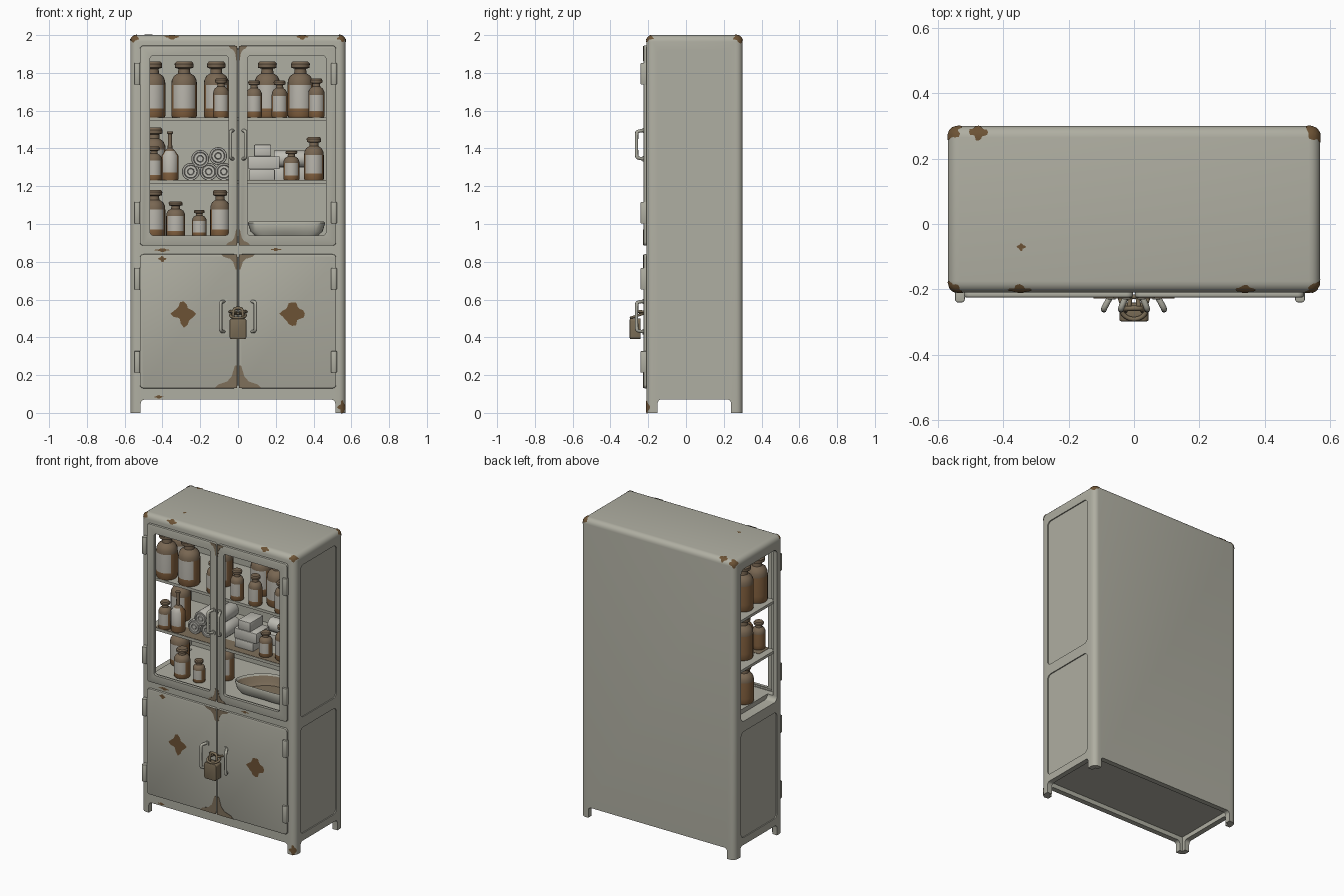
import bpy, bmesh, math, random
from mathutils import Vector

random.seed(4)
if "Cube" in bpy.data.objects:
    bpy.data.objects.remove(bpy.data.objects["Cube"], do_unlink=True)


def material(name, *rgb):
    m = bpy.data.materials.new(name)
    m.use_nodes = True
    m.diffuse_color = (*rgb, 1)
    m.node_tree.nodes["Principled BSDF"].inputs["Base Color"].default_value = (*rgb, 1)
    return m


ENAMEL = material("grey enamel", .43, .425, .36)
RUST = material("rust", .15, .085, .035)
WORN = material("worn metal", .21, .16, .105)
AMBER = material("amber glass", .23, .12, .05)
DUSTY = material("dusty glass", .19, .135, .085)
LINEN = material("off white linen", .52, .51, .46)
LABEL = material("paper label", .48, .46, .41)
BRASS = material("dull brass", .20, .155, .095)


def smooth(ob):
    ob.data.shade_smooth()
    ob.data.set_sharp_from_angle(angle=math.radians(38))


def add(name, me, *mats):
    ob = bpy.data.objects.new(name, me)
    bpy.context.collection.objects.link(ob)
    for m in mats:
        me.materials.append(m)
    return ob


def from_bm(name, bm, *mats):
    bmesh.ops.recalc_face_normals(bm, faces=bm.faces[:])
    me = bpy.data.meshes.new(name)
    bm.to_mesh(me)
    bm.free()
    ob = add(name, me, *mats)
    smooth(ob)
    return ob


def evaluated(ob):
    bpy.context.view_layer.update()
    deps = bpy.context.evaluated_depsgraph_get()
    return bpy.data.meshes.new_from_object(ob.evaluated_get(deps))


def rbox(name, lo, hi, mat=None, r=0, axis=1, edge=0, pick=None):
    """Box with corners rounded along one axis, then an optional soft rim."""
    bm = bmesh.new()
    bmesh.ops.create_cube(bm, size=1)
    for v in bm.verts:
        v.co = [a + (c + .5) * (b - a) for a, b, c in zip(lo, hi, v.co)]
    pick = pick or (lambda e: abs(e.verts[0].co[axis] - e.verts[1].co[axis]) > 1e-5)
    if r:
        bmesh.ops.bevel(bm, geom=[e for e in bm.edges if pick(e)], offset=r,
                        segments=5, profile=.5, affect='EDGES')
    if edge:
        bm.normal_update()
        rim = [e for e in bm.edges if e.calc_face_angle(0) > .8]
        bmesh.ops.bevel(bm, geom=rim, offset=edge, segments=2, profile=.5, affect='EDGES')
    return from_bm(name, bm, *([mat] if mat else []))


def carve(ob, cutters):
    for c in cutters:
        m = ob.modifiers.new("cut", 'BOOLEAN')
        m.operation, m.solver, m.object = 'DIFFERENCE', 'EXACT', c
    me = evaluated(ob)
    ob.modifiers.clear()
    ob.data = me
    for c in cutters:
        bpy.data.objects.remove(c, do_unlink=True)
    smooth(ob)


def tube(name, pts, radius, mat, cyclic=False):
    cu = bpy.data.curves.new(name, 'CURVE')
    cu.dimensions, cu.bevel_depth, cu.bevel_resolution = '3D', radius, 3
    cu.use_fill_caps = True
    s = cu.splines.new('NURBS')
    s.points.add(len(pts) - 1)
    for p, co in zip(s.points, pts):
        p.co = (*co, 1)
    s.order_u, s.resolution_u = 3, 5
    s.use_endpoint_u, s.use_cyclic_u = not cyclic, cyclic
    tmp = add(name + "_path", cu)
    me = evaluated(tmp)
    bpy.data.objects.remove(tmp, do_unlink=True)
    me.materials.clear()
    smooth(add(name, me, mat))


def lathe(profile, steps=22):
    bm = bmesh.new()
    vs = [bm.verts.new((r, 0, z)) for r, z in profile]
    es = [bm.edges.new(p) for p in zip(vs, vs[1:])]
    bmesh.ops.spin(bm, geom=vs + es, cent=(0, 0, 0), axis=(0, 0, 1),
                   angle=math.tau, steps=steps)
    bmesh.ops.remove_doubles(bm, verts=bm.verts[:], dist=1e-5)
    bmesh.ops.recalc_face_normals(bm, faces=bm.faces[:])
    return bm


ROUND = [(0, 0), (.93, 0), (1, .03), (1, .16), (1, .58), (.97, .66), (.8, .74), (.48, .79),
         (.45, .87), (.72, .89), (.74, .96), (.6, 1), (0, 1)]
SLIM = [(0, 0), (.95, 0), (1, .03), (1, .16), (1, .5), (.6, .6), (.27, .66), (.24, .95),
        (.34, .96), (.34, 1), (0, 1)]


def bottle(x, y, z, r, top, shape=ROUND):
    h = top - z
    bm = lathe([(a * r, b * h) for a, b in shape])
    for f in bm.faces:
        c = f.calc_center_median()
        if c.z > .6 * h:
            f.material_index = 1
        elif .16 * h < c.z < .58 * h and f.normal.y < -.45 and f.normal.x < .8:
            f.material_index = 2
    bmesh.ops.translate(bm, verts=bm.verts[:], vec=(x, y, z))
    from_bm("bottle", bm, AMBER, DUSTY, LABEL)


def blob(target, centre, normal, w, h, mat=RUST):
    """Ragged paint chip that hugs the target's surface."""
    q = Vector(normal).to_track_quat('Z', 'Y')
    bm = bmesh.new()
    n, rings = 20, 5
    jag = [.8 + .22 * math.cos(4 * math.tau * i / n) + random.uniform(-.12, .12) for i in range(n)]
    mid = bm.verts.new(centre)
    rows = [[bm.verts.new(Vector(centre) + q @ Vector((
        w * jag[i] * k / rings * math.cos(math.tau * i / n),
        h * jag[i] * k / rings * math.sin(math.tau * i / n), 0))) for i in range(n)]
        for k in range(1, rings + 1)]
    for i in range(n):
        j = (i + 1) % n
        bm.faces.new((mid, rows[0][i], rows[0][j]))
        for a, b in zip(rows, rows[1:]):
            bm.faces.new((a[i], b[i], b[j], a[j]))
    ob = from_bm("rust_chip", bm, mat)
    m = ob.modifiers.new("hug", 'SHRINKWRAP')
    m.target, m.wrap_mode, m.offset = target, 'ABOVE_SURFACE', .003
    me = evaluated(ob)
    ob.modifiers.clear()
    ob.data = me


# Cabinet shell: rounded box, hollow upper part, panels, feet
shell = rbox("cabinet_shell", (-.57, -.21, 0), (.57, .3, 2), ENAMEL, .035,
             pick=lambda e: any(v.co.z > 1 for v in e.verts))
carve(shell, [
    rbox("c", (-.54, -.19, .93), (.54, .28, 1.95)),
    rbox("c", (-.5, -.3, .935), (.5, .1, 1.92)),
    rbox("c", (-.7, -.15, .9), (-.5, .23, 1.92), r=.03, axis=0),
    rbox("c", (.563, -.15, .9), (.7, .23, 1.92), r=.03, axis=0),
    rbox("c", (.563, -.15, .12), (.7, .23, .83), r=.03, axis=0),
    rbox("c", (-.7, -.15, .12), (-.563, .23, .83), r=.03, axis=0),
    rbox("c", (-.515, -.4, -.1), (.515, .5, .07), r=.02, axis=1),
    rbox("c", (-.7, -.15, -.1), (.7, .238, .071), r=.02, axis=0),
    rbox("c", (-.535, -.175, -.1), (.535, .265, .1)),
])

# Shelves, the middle one worn bare along its front
for z in (1.565, 1.23):
    rbox("shelf", (-.545, -.17, z - .018), (.545, .285, z), ENAMEL)
rbox("shelf_wear", (-.5, -.168, 1.229), (.5, -.06, 1.232), WORN)

# Doors, handles, hinges and worn seams on both sides
lower_doors = {}
for s in (-1, 1):
    def span(a, b):
        return sorted((s * a, s * b))
    a, b = span(.003, .52)
    upper = rbox("upper_door", (a, -.225, .885), (b, -.205, 1.945), ENAMEL, .02, 1, .006)
    c, d = span(.05, .465)
    carve(upper, [rbox("c", (c, -.3, .94), (d, -.1, 1.89), r=.015)])
    lower_doors[s] = rbox("lower_door", (a, -.225, .13), (b, -.205, .84), ENAMEL, .02, 1, .006)
    for base, tip, z0, z1 in ((.022, .04, 1.345, 1.495), (.068, .092, .43, .59)):
        x0, x1, e = s * base, s * tip, .022
        tube("door_handle", [(x0, -.215, z0), (x1, -.258, z0), (x1, -.262, z0 + e),
                             (x1, -.262, z1 - e), (x1, -.258, z1), (x0, -.215, z1)], .009, ENAMEL)
        for z in (z0, z1):
            rbox("handle_foot", (x0 - .012, -.231, z - .014), (x0 + .012, -.22, z + .014),
                 ENAMEL, .008)
    hx = -.533 if s < 0 else .508
    for z in (1.795, 1.06, .71, .27):
        rbox("hinge", (hx - .015, -.24, z - .057), (hx + .015, -.2, z + .057), ENAMEL, .01, 2, .003)
    for w, z, h in ((.045, 1.943, -.08), (.06, .887, .085), (.085, .838, -.08), (.12, .132, .12)):
        bm = bmesh.new()
        outline = [(0, 0), (1, 0), (.85, .15), (.45, .28), (.25, .5), (.1, 1), (0, 1)]
        f = bm.faces.new([bm.verts.new((s * (.004 + w * p), -.2255, z + h * t)) for p, t in outline])
        ext = bmesh.ops.extrude_face_region(bm, geom=[f])["geom"]
        bmesh.ops.translate(bm, verts=[v for v in ext if isinstance(v, bmesh.types.BMVert)],
                            vec=(0, -.002, 0))
        from_bm("seam_wear", bm, WORN)
    blob(lower_doors[s], (s * .287, -.23, .525), (0, -1, 0), .068, .066)

# Chips on the shell's edges and corners
for centre, normal, w, h in (
        ((-.555, .285, 1.985), (-1, 1, 1), .04, .04), ((-.475, .28, 1.995), (0, 1, 2), .03, .03),
        ((.555, .28, 1.985), (1, 1, 1), .045, .04), ((-.55, -.2, 1.985), (-1, -1, 1), .04, .03),
        ((-.35, -.2, 1.99), (0, -1, 1), .04, .02), ((.34, -.2, 1.99), (0, -1, 1), .03, .02),
        ((.55, -.2, 1.985), (1, -1, 1), .04, .025), ((-.345, -.07, 2), (0, 0, 1), .014, .012),
        ((.552, -.205, .03), (1, -2, 0), .028, .035), ((-.42, -.21, .085), (0, -1, 0), .025, .009),
        ((-.4, -.21, .862), (0, -1, 0), .04, .01), ((.2, -.21, .865), (0, -1, 0), .03, .008)):
    blob(shell, centre, normal, w, h)
blob(lower_doors[-1], (-.4, -.23, .815), (0, -1, 0), .022, .016)

# Padlock with shackle, ring and staples
rbox("padlock_body", (-.045, -.298, .39), (.045, -.24, .5), BRASS, .014, 1, .006)
tube("padlock_shackle", [(-.026, -.265, .49), (-.026, -.262, .53), (-.02, -.258, .555),
                         (.02, -.258, .555), (.026, -.262, .53), (.026, -.265, .49)], .008, BRASS)
tube("padlock_ring", [(.042 * math.cos(t), -.257 - .036 * math.sin(t), .515 - .012 * math.sin(t))
                      for t in (math.tau * i / 10 for i in range(10))], .007, BRASS, True)
for s in (-1, 1):
    tube("staple", [(s * .045, -.22, .535), (s * .035, -.255, .54), (s * .012, -.262, .535),
                    (s * .012, -.22, .53)], .007, BRASS)

# Bottles: x, y, radius, top, shelf by shelf
SHELVES = {
    1.565: ((-.45, -.11, .066, 1.86), (-.45, .04, .066, 1.86), (-.285, -.11, .068, 1.86),
            (-.115, .0, .066, 1.86), (-.09, -.13, .042, 1.77), (.085, -.13, .042, 1.76),
            (.155, .03, .068, 1.86), (.22, -.13, .042, 1.76), (.33, -.05, .068, 1.86),
            (.415, -.13, .043, 1.77)),
    1.232: ((-.445, -.135, .042, 1.41), (-.445, .03, .062, 1.51), (.283, -.11, .042, 1.39),
            (.402, -.09, .052, 1.46)),
    .932: ((-.445, .02, .06, 1.18), (-.33, -.12, .05, 1.12), (-.205, -.12, .038, 1.075),
           (-.095, .01, .052, 1.18)),
}
for z, row in SHELVES.items():
    for x, y, r, top in row:
        bottle(x, y, z, r, top)
bottle(-.36, -.12, 1.232, .045, 1.49, SLIM)


# Bandage rolls lying front to back, and one lying sideways
def roll(x, y, z, r, length, sideways=False):
    ends = [(0, 0), (.3, 0), (.35, .006), (.4, 0), (.68, 0), (.73, .006), (.78, 0), (.95, 0)]
    prof = [(a * r, b) for a, b in ends] + [(r, .005)]
    prof += [(a, length - b) for a, b in reversed(prof)]
    bm = lathe(prof)
    for v in bm.verts:
        p = v.co.copy()
        v.co = (x + p.z, y + p.x, z + p.y) if sideways else (x + p.x, y + p.z, z + p.y)
    from_bm("bandage_roll", bm, LINEN)


for x, z in ((-.25, 1.277), (-.155, 1.277), (-.2, 1.345), (-.105, 1.36), (-.075, 1.277)):
    roll(x, -.13 + random.uniform(0, .03), z, .047, .2)
roll(.19, .08, 1.345, .045, .17, True)
rbox("box_support", (.19, .03, 1.23), (.36, .13, 1.3), LINEN, edge=.004)

# Folded dressing boxes
for x0, x1, z0, z1 in ((.06, .195, 1.232, 1.29), (.055, .22, 1.29, 1.358), (.085, .175, 1.358, 1.42)):
    rbox("dressing_box", (x0, -.12, z0), (x1, .02, z1), LINEN, edge=.005)

# Kidney dish from stacked bean outlines
bm = bmesh.new()
N, loops = 40, []
for scale, z in ((.8, .936), (.93, .96), (1, 1.005), (.97, 1.012), (.92, 1.0), (.85, .965), (.75, .945)):
    loops.append([bm.verts.new((.257 + .205 * scale * math.cos(t),
                                -.03 + .12 * scale * math.sin(t) - .06 * math.cos(t) ** 2, z))
                  for t in (math.tau * i / N for i in range(N))])
for k, (p, q) in enumerate(zip(loops, loops[1:])):
    for i in range(N):
        f = bm.faces.new((p[i], p[(i + 1) % N], q[(i + 1) % N], q[i]))
        f.material_index = int(k > 3)
bm.faces.new(loops[0])
bm.faces.new(loops[-1]).material_index = 1
from_bm("kidney_dish", bm, ENAMEL, WORN)
